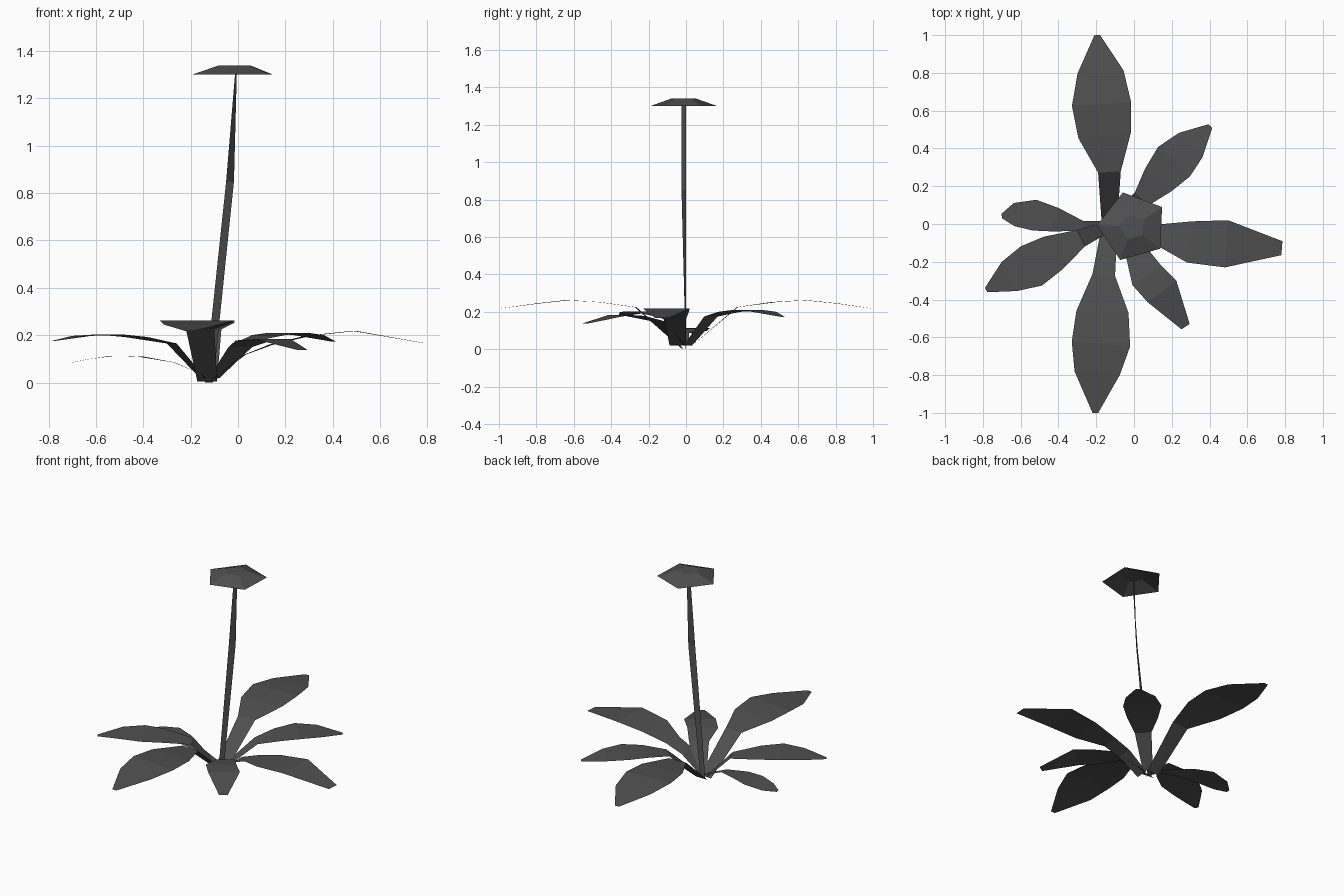
import bpy
import bmesh
from mathutils import Vector

if "Cube" in bpy.data.objects:
    bpy.data.objects.remove(bpy.data.objects["Cube"])

dark = bpy.data.materials.new("dark_grey")
dark.diffuse_color = (.08, .08, .08, 1)
dark.use_nodes = True
dark.node_tree.nodes["Principled BSDF"].inputs["Base Color"].default_value = dark.diffuse_color


def strip(name, pairs):
    """Single-sheet ribbon through left/right point pairs."""
    bm = bmesh.new()
    rows = [(bm.verts.new(a), bm.verts.new(b)) for a, b in pairs]
    for (a, b), (c, d) in zip(rows, rows[1:]):
        bm.faces.new((b, d, c, a))
    me = bpy.data.meshes.new(name)
    bm.to_mesh(me)
    bm.free()
    me.materials.append(dark)
    ob = bpy.data.objects.new(name, me)
    bpy.context.collection.objects.link(ob)
    return ob


def leaf(name, rows):
    """Leaf blade from a midrib of (x, y, z, half width), base to tip."""
    pts = [Vector(r[:3]) for r in rows]
    pairs = []
    for i, r in enumerate(rows):
        t = pts[min(i + 1, len(pts) - 1)] - pts[max(i - 1, 0)]
        side = Vector((-t.y, t.x, 0)).normalized() * r[3]
        pairs.append((pts[i] + side, pts[i] - side))
    return strip(name, pairs)


# Large leaves, back and front
leaf("leaf_back", [(-.13, .02, .01, .042), (-.13, .275, .225, .06), (-.155, .47, .252, .14),
                   (-.172, .635, .262, .157), (-.177, .805, .245, .122), (-.195, 1, .217, .015)])
leaf("leaf_front", [(-.13, -.02, .005, .042), (-.16, -.27, .225, .06), (-.167, -.465, .252, .138),
                    (-.175, -.635, .262, .155), (-.195, -.79, .245, .12), (-.205, -1, .217, .015)])

# Leaves on the right
leaf("leaf_right", [(-.10, -.045, .02, .043), (.03, -.055, .118, .053), (.14, -.06, .16, .06),
                    (.295, -.095, .197, .11), (.49, -.105, .218, .125), (.783, -.128, .167, .037)])
leaf("leaf_back_right", [(-.10, .01, .02, .03), (.04, .133, .175, .05), (.128, .233, .2, .092),
                         (.212, .33, .21, .115), (.30, .418, .2, .09), (.404, .518, .173, .014)])
leaf("leaf_front_right", [(-.10, -.02, .02, .03), (.01, -.15, .15, .06), (.068, -.272, .178, .092),
                          (.148, -.357, .183, .095), (.273, -.543, .137, .026)])

# Leaves on the left
leaf("leaf_left", [(-.14, -.005, .03, .02), (-.27, -.01, .085, .026), (-.415, .023, .11, .064),
                   (-.527, .047, .113, .082), (-.635, .05, .098, .061), (-.70, .042, .085, .012)])
leaf("leaf_front_left", [(-.15, -.02, .02, .03), (-.28, -.075, .165, .048), (-.43, -.155, .192, .1),
                         (-.543, -.222, .203, .118), (-.66, -.278, .197, .087), (-.783, -.35, .175, .013)])

# Stalk: flat ribbon with a slight twist
strip("stalk", [((-.14, -.002, 0), (-.105, 0, 0)), ((-.05, -.024, .85), (-.017, 0, .85)),
                ((-.012, -.025, 1.31), (-.005, 0, 1.31))])

# Flower head: shallow five-sided cap, open below
bpy.ops.mesh.primitive_cone_add(vertices=5, radius1=.188, radius2=.07, depth=.04,
                                end_fill_type='NGON', location=(-.008, -.014, 1.32),
                                rotation=(0, 0, 1.53))
flower = bpy.context.object
flower.name = "flower_head"
flower.data.materials.append(dark)
bm = bmesh.new()
bm.from_mesh(flower.data)
low = [f for f in bm.faces if f.normal.z < -.9]
bmesh.ops.delete(bm, geom=low, context='FACES_ONLY')
bm.to_mesh(flower.data)
bm.free()
